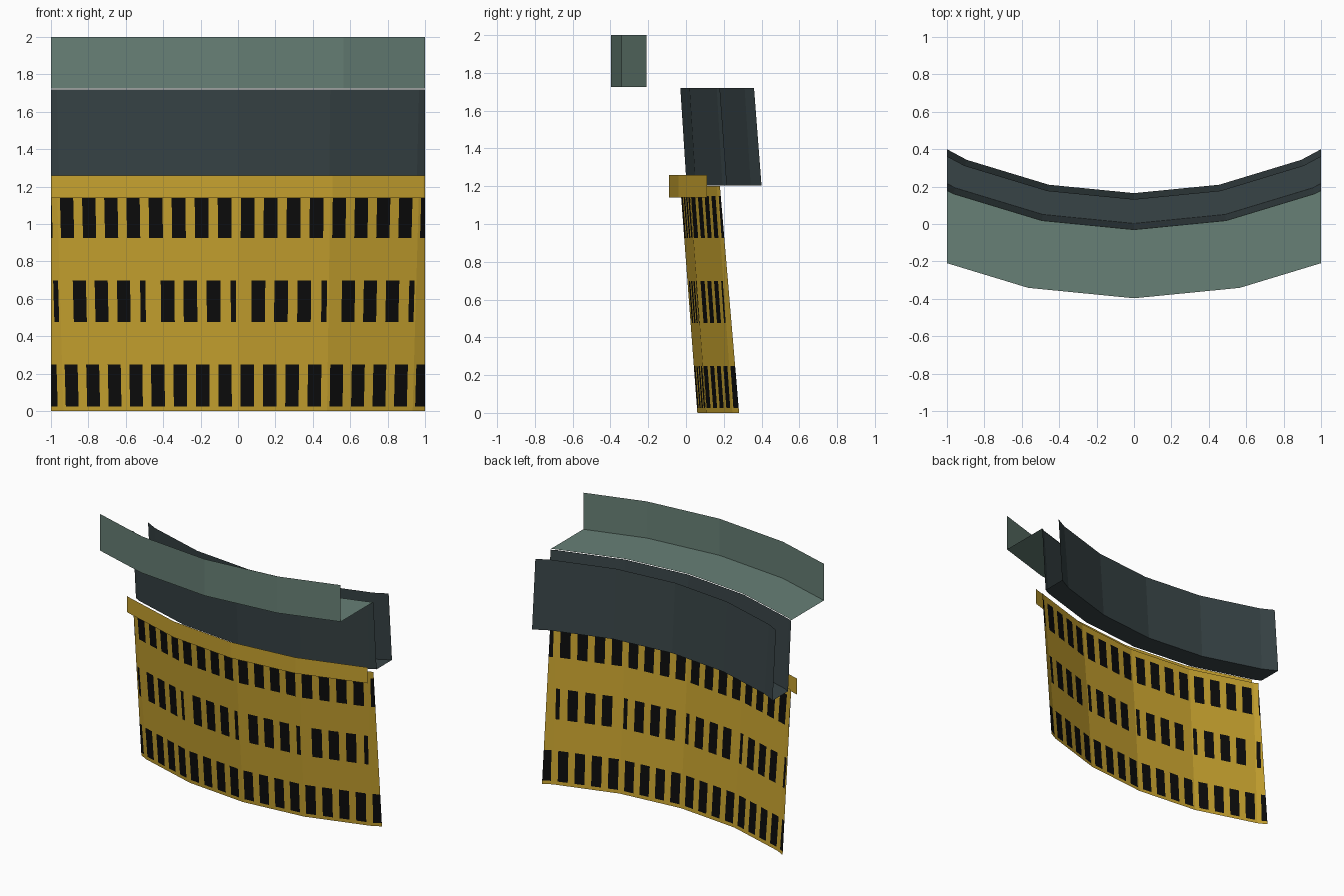
import bpy, bmesh, math

if "Cube" in bpy.data.objects:
    bpy.data.objects.remove(bpy.data.objects["Cube"])

STEP = math.radians(11.25)   # 32-sided ring
CY = 2.5                     # ring centre lies behind the model


def material(name, rgb):
    m = bpy.data.materials.new(name)
    m.diffuse_color = (*rgb, 1.0)
    m.use_nodes = True
    m.node_tree.nodes["Principled BSDF"].inputs["Base Color"].default_value = m.diffuse_color
    return m


yellow = material("mustard yellow", (0.57, 0.36, 0.028))
black = material("window black", (0.0035, 0.0035, 0.0035))
green = material("grey green", (0.135, 0.215, 0.18))
slate = material("dark slate", (0.039, 0.057, 0.061))


def ring_point(seg, f, r, z):
    """Point at fraction f along the flat chord of one ring segment."""
    a, b = seg * STEP, (seg + 1) * STEP
    x = r * ((1 - f) * math.sin(a) + f * math.sin(b))
    y = CY - r * ((1 - f) * math.cos(a) + f * math.cos(b))
    return (x, y, z)


def add_cell(bm, seg, f0, f1, lo, hi, mat=0):
    """One flat face between two (radius, height) profile points."""
    pts = [(f0, lo), (f1, lo), (f1, hi), (f0, hi)]
    face = bm.faces.new([bm.verts.new(ring_point(seg, f, *p)) for f, p in pts])
    face.material_index = mat


def finish(bm, name, mats):
    """Weld, trim the ends flat at x = +-1 and make the object."""
    bmesh.ops.remove_doubles(bm, verts=bm.verts, dist=1e-5)
    for s in (-1, 1):
        bmesh.ops.bisect_plane(bm, geom=bm.verts[:] + bm.edges[:] + bm.faces[:],
                               plane_co=(s, 0, 0), plane_no=(s, 0, 0), clear_outer=True)
    me = bpy.data.meshes.new(name)
    bm.to_mesh(me)
    bm.free()
    for m in mats:
        me.materials.append(m)
    ob = bpy.data.objects.new(name, me)
    bpy.context.collection.objects.link(ob)
    return ob


def swept(name, profile, mat):
    bm = bmesh.new()
    for seg in range(-3, 3):
        for lo, hi in zip(profile, profile[1:]):
            add_cell(bm, seg, 0, 1, lo, hi)
    return finish(bm, name, [mat])


# Leaning wall with three rows of windows
def wall_point(z):
    return (2.44 + 0.09 * z / 1.2, z)


outer_row = [(0.03 + 0.25 * k, 0.18 + 0.25 * k) for k in range(4)]
middle_row = [(0.15, 0.30), (0.40, 0.55), (0.655, 0.805), (0.92, 0.98)]
bands = [(0, 0.025, []), (0.025, 0.248, outer_row), (0.248, 0.475, []),
         (0.475, 0.698, middle_row), (0.698, 0.925, []),
         (0.925, 1.148, outer_row), (1.148, 1.2, [])]
bm = bmesh.new()
for seg in range(-3, 3):
    for z0, z1, windows in bands:
        lo, hi = wall_point(z0), wall_point(z1)
        f = 0.0
        for a, b in windows:
            add_cell(bm, seg, f, a, lo, hi, 0)
            add_cell(bm, seg, a, b, lo, hi, 1)
            f = b
        add_cell(bm, seg, f, 1.0, lo, hi, 0)
finish(bm, "window_wall", [yellow, black])

# Upright trim band in front of the wall top
swept("trim_band", [(2.59, 1.14), (2.59, 1.26)], yellow)

# Open dark channel: back wall, floor, front wall
swept("dark_channel", [(2.53, 1.72), (2.497, 1.205), (2.335, 1.205), (2.37, 1.72)], slate)

# Upper ledge with its parapet
swept("ledge_and_parapet", [(2.53, 1.725), (2.897, 1.725), (2.897, 2.0)], green)
